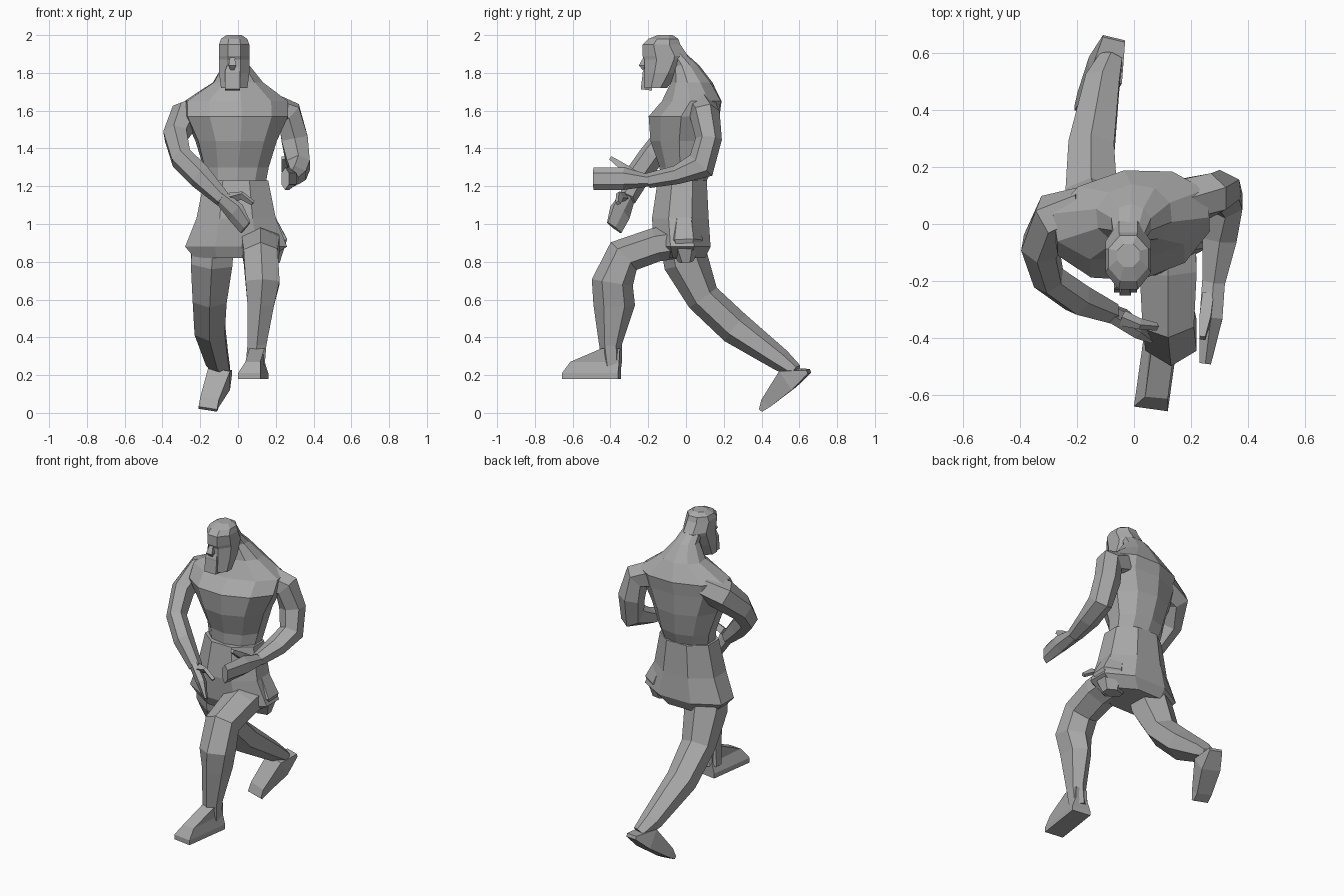
import bpy
import bmesh
from math import cos, sin, pi, radians
from mathutils import Vector

default_cube = bpy.data.objects.get("Cube")
if default_cube:
    bpy.data.objects.remove(default_cube, do_unlink=True)

# Single clay colour
clay = bpy.data.materials.new("grey_clay")
clay.use_nodes = True
colour = (0.4, 0.4, 0.4, 1)
clay.diffuse_color = colour
clay.node_tree.nodes["Principled BSDF"].inputs["Base Color"].default_value = colour


def unit_polygon(sides):
    """Polygon with flat sides, scaled so it reaches 1 along both axes."""
    angles = [2 * pi * (k + 0.5) / sides for k in range(sides)]
    width = max(cos(angle) for angle in angles)
    depth = max(sin(angle) for angle in angles)
    return [(cos(angle) / width, sin(angle) / depth) for angle in angles]


def skin(name, frames, sides):
    """Skin a closed low-poly surface over (centre, u, v) section frames."""
    bm = bmesh.new()
    outline = unit_polygon(sides)
    rings = [[bm.verts.new(centre + u * p + v * q) for p, q in outline]
             for centre, u, v in frames]
    for lower, upper in zip(rings, rings[1:]):
        for k in range(sides):
            n = (k + 1) % sides
            bm.faces.new((lower[k], lower[n], upper[n], upper[k]))
    bm.faces.new(rings[0])
    bm.faces.new(rings[-1])
    bmesh.ops.recalc_face_normals(bm, faces=bm.faces)
    mesh = bpy.data.meshes.new(name)
    bm.to_mesh(mesh)
    bm.free()
    mesh.materials.append(clay)
    obj = bpy.data.objects.new(name, mesh)
    bpy.context.collection.objects.link(obj)
    return obj


def stack(name, sections, sides=8):
    """Body part from level sections: z, x, y, half width, half depth, twist (hundredths, degrees)."""
    frames = []
    for z, x, y, width, depth, twist in sections:
        turn = radians(twist)
        u = Vector((cos(turn), sin(turn), 0)) * width / 100
        v = Vector((-sin(turn), cos(turn), 0)) * depth / 100
        frames.append((Vector((x, y, z)) / 100, u, v))
    return skin(name, frames, sides)


def limb(name, joints, side=(1, 0, 0), sides=6):
    """Limb along joints: x, y, z, half width along side, half thickness (hundredths)."""
    points = [Vector(joint[:3]) / 100 for joint in joints]
    frames = []
    for i, joint in enumerate(joints):
        before = points[i] - points[max(i - 1, 0)]
        after = points[min(i + 1, len(points) - 1)] - points[i]
        along = (before.normalized() + after.normalized()).normalized()
        u = Vector(side)
        u = (u - along * u.dot(along)).normalized()
        v = along.cross(u)
        frames.append((points[i], u * joint[3] / 100, v * joint[4] / 100))
    return skin(name, frames, sides)


# Trunk: waist, ribs, twisted shoulders and sloping neck
stack("torso", [
    (118, -1, -2, 15, 11, 0),
    (130, -1, 0, 17, 14, 4),
    (144, -1, -1, 21, 18, 8),
    (157, -1, -1, 27, 19, 9),
    (165, -1, 3, 27, 16, 9),
    (175, 0, 3, 13, 11, 5),
    (184, -1, 0, 7, 7, 0),
    (192, -2, -6, 5, 4, 0),
], sides=10)
stack("shorts", [
    (123, -1, -2, 17, 13, 0),
    (103, -1, -3, 21, 15, 0),
    (88, -1, -2, 27, 15, 0),
    (82, -3, -2, 20, 12, 0),
])
limb("left_shorts_flap", [
    (13, -1, 104, 6, 7), (17, -1, 91, 9, 10), (16, 0, 80, 6, 4),
])

# Head with wide jaw, brow ledge, nose, moustache and square beard
stack("head", [
    (172, -2, -16, 7, 6, 0),
    (180, -2, -13, 8, 9, 0),
    (187, -2, -11, 8, 11, 0),
    (189, -2, -11, 8, 12, 0),
    (195, -2, -13, 8, 10, 0),
    (198, -2, -12, 7, 8, 0),
    (200, -2, -11, 4, 4, 0),
])
limb("nose", [(-3, -21, 189, 1, 1), (-3, -23, 184, 2, 2), (-3, -22, 182, 1, 1)], sides=4)
limb("moustache", [(-3, -20, 183, 3, 2), (-3, -21, 180, 4, 2), (-3, -21, 176, 4, 2)], sides=4)
limb("beard", [(-3, -20, 179, 4, 3), (-3, -21, 171, 4, 3)], sides=4)

# Right arm sweeps across the body
bend = (0.34, -0.64, 0.7)
limb("right_arm", [
    (-17, 5, 161, 7, 9),
    (-28, 2, 157, 8, 9),
    (-33, -8, 147, 7, 7),
    (-30, -19, 135, 6, 6),
    (-20, -26, 125, 6, 6),
    (-8, -31, 113, 4, 4),
], bend)
limb("right_hand", [
    (-9, -31, 114, 4, 3), (-1, -35, 106, 6, 3), (4, -38, 98, 5, 1),
], bend)
limb("right_thumb", [
    (-4, -33, 114, 2, 2), (2, -35, 115, 2, 1), (8, -36, 111, 1, 1),
], bend, sides=4)

# Left arm is pulled back with the forearm level
limb("left_arm", [
    (14, 8, 162, 8, 8),
    (27, 10, 158, 7, 8),
    (30, 12, 145, 7, 7),
    (32, 8, 131, 6, 8),
    (30, -5, 126, 6, 5),
    (28, -20, 123, 4, 4),
])
limb("left_hand", [
    (28, -19, 123, 4, 3), (27, -33, 124, 4, 6), (25, -49, 124, 2, 6),
])
limb("left_thumb", [
    (26, -25, 125, 2, 2), (25, -33, 130, 2, 2), (24, -40, 135, 1, 1),
], sides=4)

# Left leg is raised in front
limb("left_leg", [
    (11, 4, 92, 10, 9),
    (12, -16, 89, 10, 9),
    (12, -33, 83, 9, 10),
    (13, -39, 69, 9, 11),
    (12, -38, 57, 7, 11),
    (10, -40, 36, 5, 6),
    (9, -39, 24, 5, 5),
])
stack("left_foot", [
    (18, 8, -50, 6, 15, -8),
    (21, 8, -50, 6, 15, -8),
    (27, 9, -48, 4, 13, -5),
    (34, 10, -40, 4, 5, 0),
], sides=4)

# Right leg trails behind on its toes
limb("right_leg", [
    (-13, -3, 93, 11, 11),
    (-14, 0, 80, 11, 12),
    (-15, 9, 61, 9, 9),
    (-15, 26, 45, 8, 9),
    (-11, 50, 28, 6, 6),
    (-8, 58, 22, 4, 4),
])
limb("right_foot", [
    (-7, 65, 22, 4, 1), (-10, 54, 18, 6, 6), (-15, 43, 6, 5, 3), (-16, 40, 2, 5, 1),
], sides=4)
